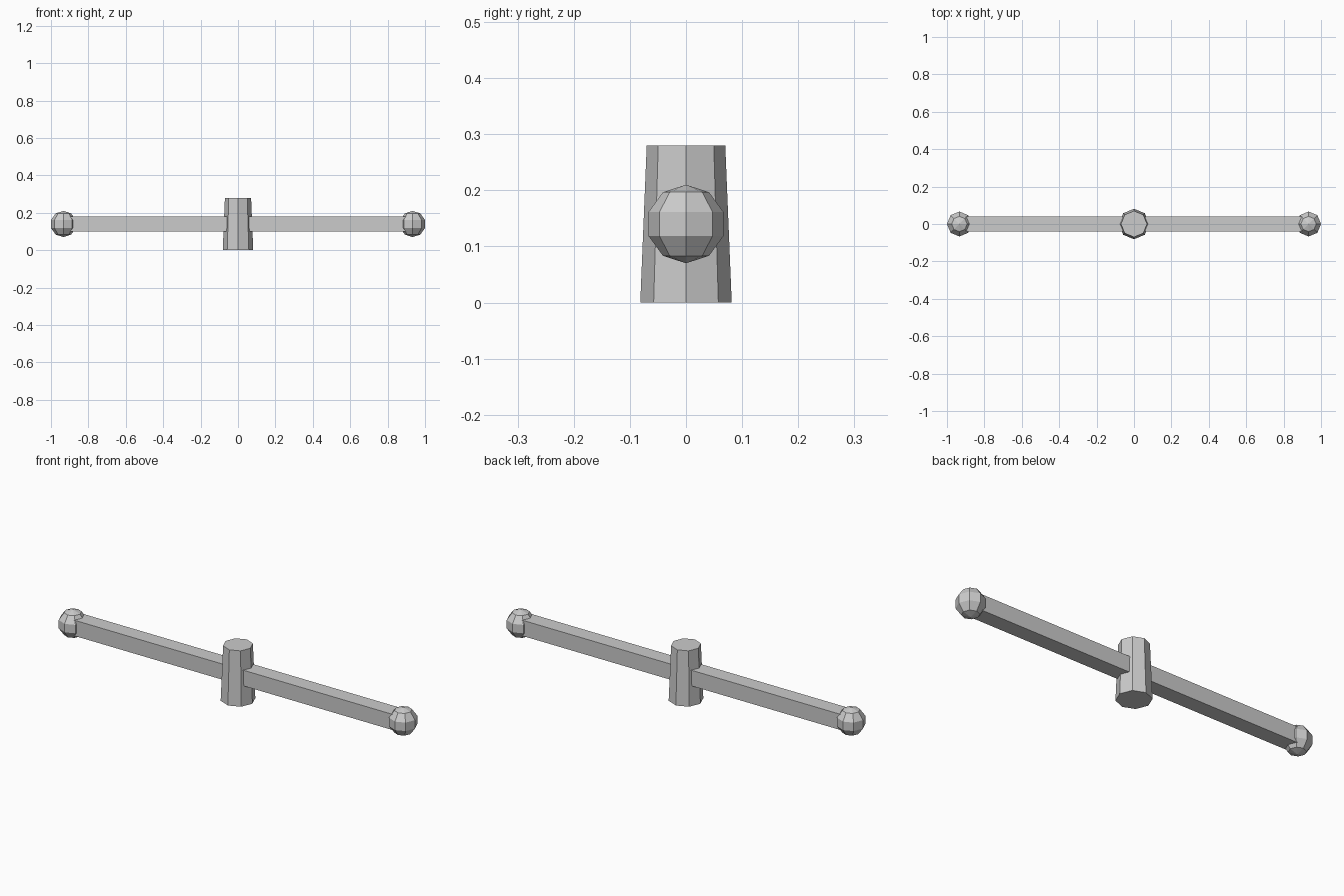
import bpy

if "Cube" in bpy.data.objects:
    bpy.data.objects.remove(bpy.data.objects["Cube"])

MID_Z = 0.14      # height of the bar axis
BALL_X = 0.9334   # distance of each ball from the centre

# Tapered octagonal hub
bpy.ops.mesh.primitive_cone_add(vertices=8, radius1=0.0815, radius2=0.07,
                                depth=0.28, location=(0, 0, 0.14))
bpy.context.object.name = "hub"

# Square crossbar running through the hub
bpy.ops.mesh.primitive_cube_add(size=1, location=(0, 0, MID_Z))
bar = bpy.context.object
bar.name = "crossbar"
bar.scale = (2 * BALL_X, 0.08, 0.08)
bpy.ops.object.transform_apply(location=False, rotation=False, scale=True)

# Faceted ball at each end
for side, name in ((-1, "left_end_ball"), (1, "right_end_ball")):
    bpy.ops.mesh.primitive_uv_sphere_add(segments=8, ring_count=5, radius=0.07,
                                         location=(side * BALL_X, 0, MID_Z))
    bpy.context.object.name = name
